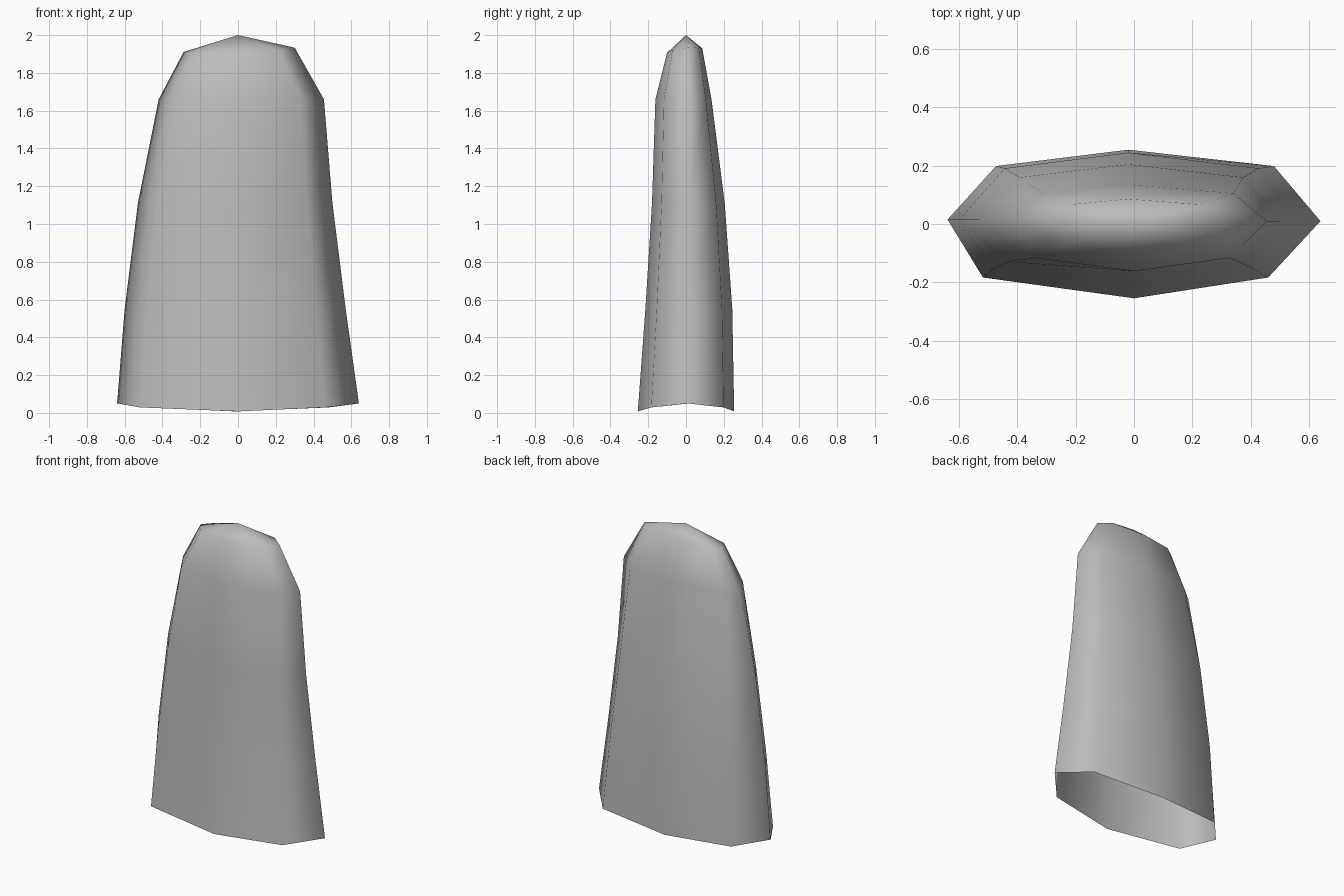
import bpy
import bmesh

cube = bpy.data.objects.get("Cube")
if cube:
    bpy.data.objects.remove(cube, do_unlink=True)

grey = bpy.data.materials.new("plain grey")
grey.use_nodes = True
grey.diffuse_color = (0.5, 0.5, 0.5, 1)
grey.node_tree.nodes["Principled BSDF"].inputs["Base Color"].default_value = (0.5, 0.5, 0.5, 1)

# Cross-sections: height, right x, left x, front y, back y, drop of the rim
SECTIONS = [
    (0.05, -0.64, 0.64, -0.255, 0.255, 0.042),
    (0.55, -0.60, 0.57, -0.215, 0.245, 0),
    (1.11, -0.53, 0.50, -0.18, 0.205, 0),
    (1.66, -0.42, 0.455, -0.162, 0.135, 0),
    (1.92, -0.288, 0.30, -0.10, 0.086, 0),
]


def section_points(z, right, left, front, back, drop):
    """Eight-sided flattened outline, counter-clockwise from above."""
    mid = z - drop / 2
    return [
        (right, 0.015, z),
        (right * 0.81, front * 0.72, mid),
        (0, front, z - drop),
        (left * 0.72, front * 0.72, mid),
        (left, 0.01, z),
        (left * 0.75, back * 0.78, mid),
        (-0.02, back, z - drop),
        (right * 0.74, back * 0.78, mid),
    ]


# Open-bottomed shell closed by a shallow cap
bm = bmesh.new()
rings = [[bm.verts.new(p) for p in section_points(*s)] for s in SECTIONS]
for v in rings[-1]:
    v.co.z += 0.04 * v.co.x + 0.13 * v.co.y
for low, high in zip(rings, rings[1:]):
    for i in range(8):
        j = (i + 1) % 8
        bm.faces.new((low[i], low[j], high[j], high[i]))
tip = bm.verts.new((0, 0, 2))
for i in range(8):
    bm.faces.new((rings[-1][i], rings[-1][(i + 1) % 8], tip))
for f in bm.faces:
    f.smooth = True

mesh = bpy.data.meshes.new("hollow_cover")
bm.to_mesh(mesh)
bm.free()
mesh.materials.append(grey)
cover = bpy.data.objects.new("hollow_cover", mesh)
bpy.context.collection.objects.link(cover)
